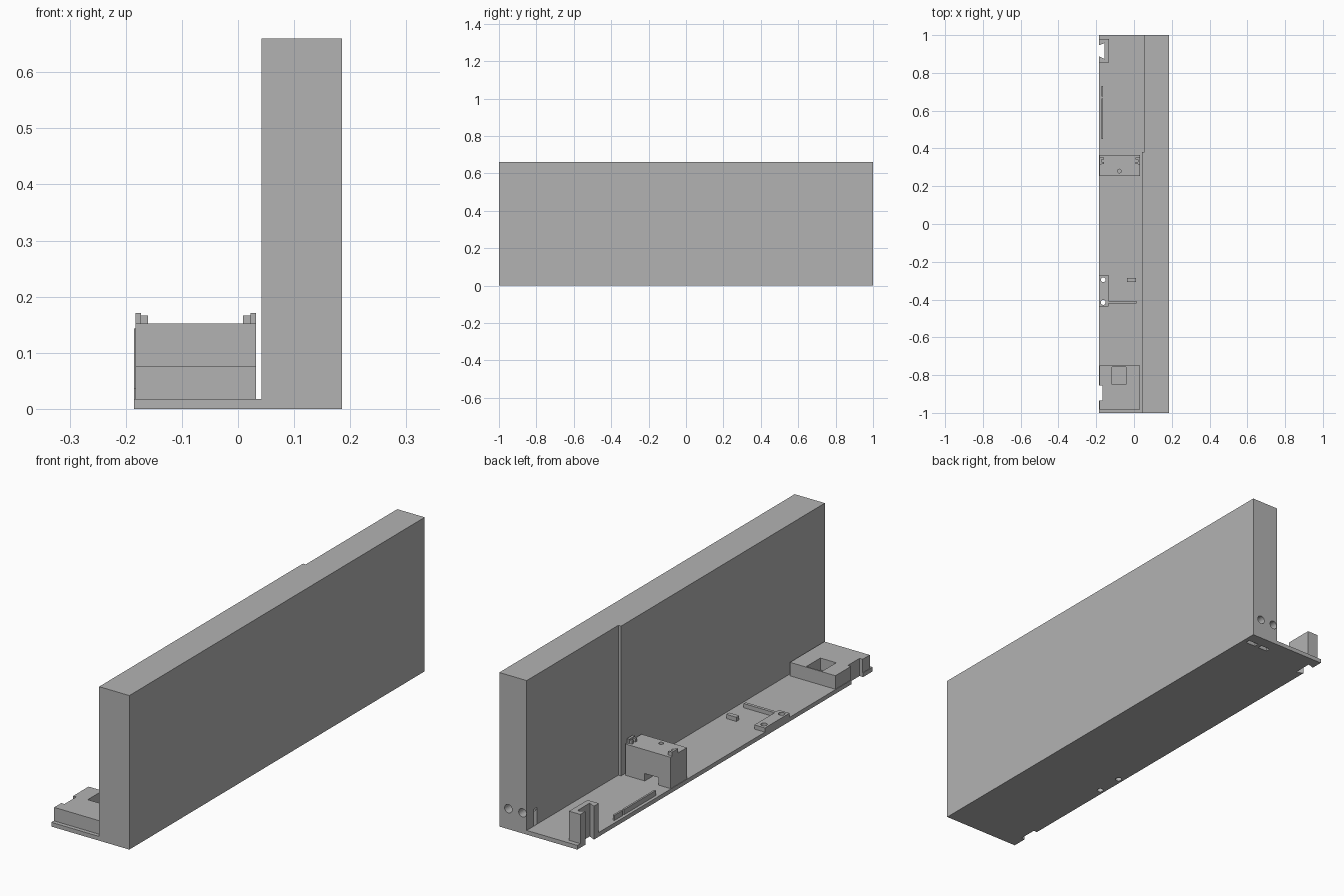
import bpy
import math

cube = bpy.data.objects.get("Cube")
if cube:
    bpy.data.objects.remove(cube, do_unlink=True)

grey = bpy.data.materials.new("plain grey")
grey.use_nodes = True
grey.diffuse_color = (0.45, 0.45, 0.45, 1)
grey.node_tree.nodes["Principled BSDF"].inputs["Base Color"].default_value = (0.45, 0.45, 0.45, 1)


def prism(name, plan, z0, z1):
    """Upright prism over a counter-clockwise plan."""
    n = len(plan)
    verts = [(x, y, z) for z in (z0, z1) for x, y in plan]
    faces = [tuple(reversed(range(n))), tuple(range(n, 2 * n))]
    faces += [(i, (i + 1) % n, (i + 1) % n + n, i + n) for i in range(n)]
    mesh = bpy.data.meshes.new(name)
    mesh.from_pydata(verts, [], faces)
    mesh.materials.append(grey)
    obj = bpy.data.objects.new(name, mesh)
    bpy.context.collection.objects.link(obj)
    return obj


def box(name, x0, x1, y0, y1, z0, z1):
    return prism(name, [(x0, y0), (x1, y0), (x1, y1), (x0, y1)], z0, z1)


def rod(name, loc, radius, depth, along_y=False):
    bpy.ops.mesh.primitive_cylinder_add(vertices=24, radius=radius, depth=depth, location=loc,
                                        rotation=(math.pi / 2 if along_y else 0, 0, 0))
    obj = bpy.context.object
    obj.name = name
    obj.data.materials.append(grey)
    return obj


def cut(targets, cutter):
    """Subtract the cutter from every target, then discard it."""
    cutter.hide_render = True
    for target in targets:
        mod = target.modifiers.new("cut", 'BOOLEAN')
        mod.operation = 'DIFFERENCE'
        mod.solver = 'EXACT'
        mod.object = cutter
        bpy.context.view_layer.objects.active = target
        bpy.ops.object.modifier_apply(modifier=mod.name)
    bpy.data.objects.remove(cutter, do_unlink=True)


LEFT, RIGHT = -0.185, 0.185
FLOOR = 0.018
INNER, STEP, STEP_Y = 0.042, 0.055, 0.38

# Tall wall with a shallow step, and the floor plate beside it
wall = prism("wall", [(INNER, -1), (RIGHT, -1), (RIGHT, 1), (STEP, 1),
                      (STEP, STEP_Y), (INNER, STEP_Y)], 0, 0.66)
base = prism("floor_plate", [(LEFT, -1), (INNER, -1), (INNER, STEP_Y), (STEP, STEP_Y),
                             (STEP, 1), (LEFT, 1)], 0, FLOOR)

# Two sockets in the wall end that turn down to slots underneath
for x in (0.142, 0.075):
    cut([wall], rod("socket_cutter", (x, 0.97, 0.088), 0.018, 0.11, True))
    cut([wall], box("slot_cutter", x - 0.024, x + 0.024, 0.93, 0.95, -0.02, 0.09))

# Front tray with a pocket and an edge notch
tray = box("tray", -0.183, 0.032, -0.983, -0.75, FLOOR, 0.076)
cut([tray], box("pocket_cutter", -0.117, -0.042, -0.85, -0.756, 0.025, 0.1))
cut([tray, base], box("notch_cutter", -0.2, -0.168, -0.935, -0.855, -0.1, 0.1))

# Screw plate with two through holes, its thin rib and a small stop
plate = box("screw_plate", LEFT, -0.135, -0.437, -0.27, FLOOR, 0.036)
for y in (-0.295, -0.415):
    cut([plate, base], rod("screw_cutter", (-0.163, y, 0), 0.013, 0.2))
box("plate_rib", -0.135, 0.012, -0.42, -0.407, FLOOR, 0.036)
box("small_stop", -0.038, 0.01, -0.306, -0.287, FLOOR, 0.036)

# Raised block with a cable channel, a pin hole and clips on both sides
block = box("raised_block", -0.183, 0.032, 0.255, 0.365, FLOOR, 0.152)
cut([block], box("channel_cutter", -0.125, -0.06, 0.3, 0.4, 0, 0.05))
cut([block], rod("pin_cutter", (-0.078, 0.28, 0.15), 0.01, 0.04))
for name, edge, side in (("right", -0.183, 1), ("left", 0.032, -1)):
    def clip_part(part, inner, outer, y0, y1, top):
        xs = sorted((edge + side * inner, edge + side * outer))
        box(f"{name}_{part}", *xs, y0, y1, 0.152, top)
    clip_part("clip_back", 0, 0.01, 0.315, 0.355, 0.171)
    clip_part("clip_front_lug", 0.01, 0.023, 0.318, 0.328, 0.166)
    clip_part("clip_rear_lug", 0.01, 0.023, 0.342, 0.352, 0.166)

# Thin upright strip in two lengths
box("long_strip", -0.172, -0.164, 0.45, 0.665, FLOOR, 0.04)
box("short_strip", -0.172, -0.164, 0.675, 0.73, FLOOR, 0.04)

# Tall corner bracket, open on its outer side and through the floor
bracket = box("corner_bracket", LEFT, -0.132, 0.855, 0.98, FLOOR, 0.143)
cut([bracket, base], prism("bracket_cutter", [(-0.2, 0.895), (-0.155, 0.873),
                                              (-0.155, 0.958), (-0.2, 0.94)], -0.1, 0.2))
